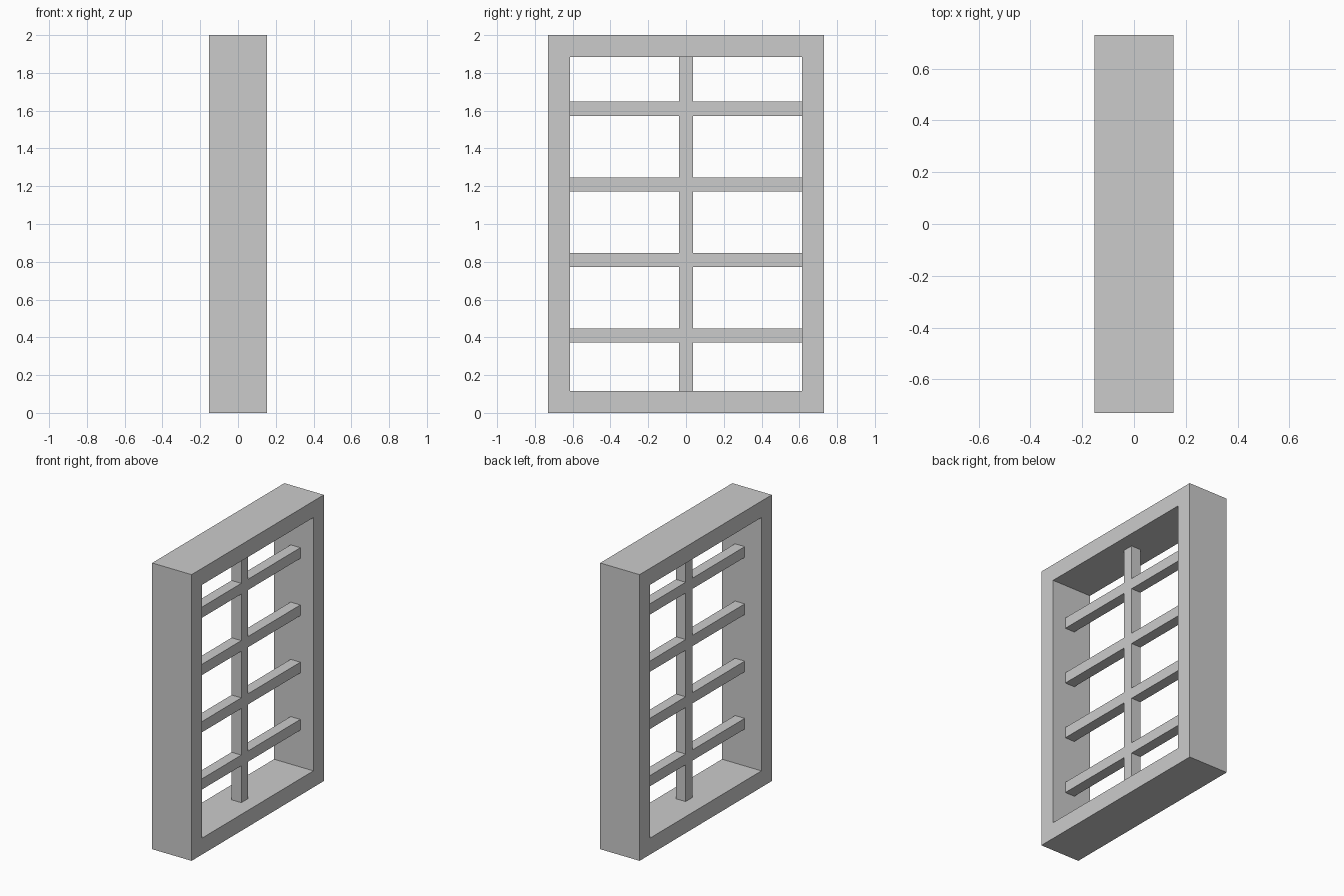
import bpy, bmesh

if "Cube" in bpy.data.objects:
    bpy.data.objects.remove(bpy.data.objects["Cube"])

W, H, D = 1.46, 2.0, 0.305      # outer width (y), height (z), depth (x)
T = 0.115                       # frame border
B = 0.075                       # glazing bar thickness
BAR_X = 0.014                   # bars sit slightly off the frame's mid-depth


def slab(name, ys, zs, solid, x_mid, depth):
    """Extrude the solid cells of a y/z grid into one clean watertight mesh."""
    bm = bmesh.new()
    verts = {}

    def vert(i, j):
        if (i, j) not in verts:
            verts[i, j] = bm.verts.new((x_mid - depth / 2, ys[i], zs[j]))
        return verts[i, j]

    for i in range(len(ys) - 1):
        for j in range(len(zs) - 1):
            if solid(i, j):
                bm.faces.new([vert(i, j), vert(i + 1, j),
                              vert(i + 1, j + 1), vert(i, j + 1)])
    ext = bmesh.ops.extrude_face_region(bm, geom=bm.faces[:], use_keep_orig=True)
    moved = [g for g in ext["geom"] if isinstance(g, bmesh.types.BMVert)]
    bmesh.ops.translate(bm, verts=moved, vec=(depth, 0, 0))
    bmesh.ops.recalc_face_normals(bm, faces=bm.faces[:])
    mesh = bpy.data.meshes.new(name)
    bm.to_mesh(mesh)
    bm.free()
    obj = bpy.data.objects.new(name, mesh)
    bpy.context.collection.objects.link(obj)
    return obj


# Outer frame: a ring of cells around an open centre
yi = W / 2 - T
slab("window_frame", [-W / 2, -yi, yi, W / 2], [0, T, H - T, H],
     lambda i, j: (i, j) != (1, 1), 0, D)

# Glazing bars: one upright crossed by four level bars
levels = [T]
for k in range(4):
    c = 0.41 + 0.4 * k
    levels += [c - B / 2, c + B / 2]
levels.append(H - T)
slab("glazing_bars", [-yi, -B / 2, B / 2, yi], levels,
     lambda i, j: i == 1 or j % 2 == 1, BAR_X, B)
